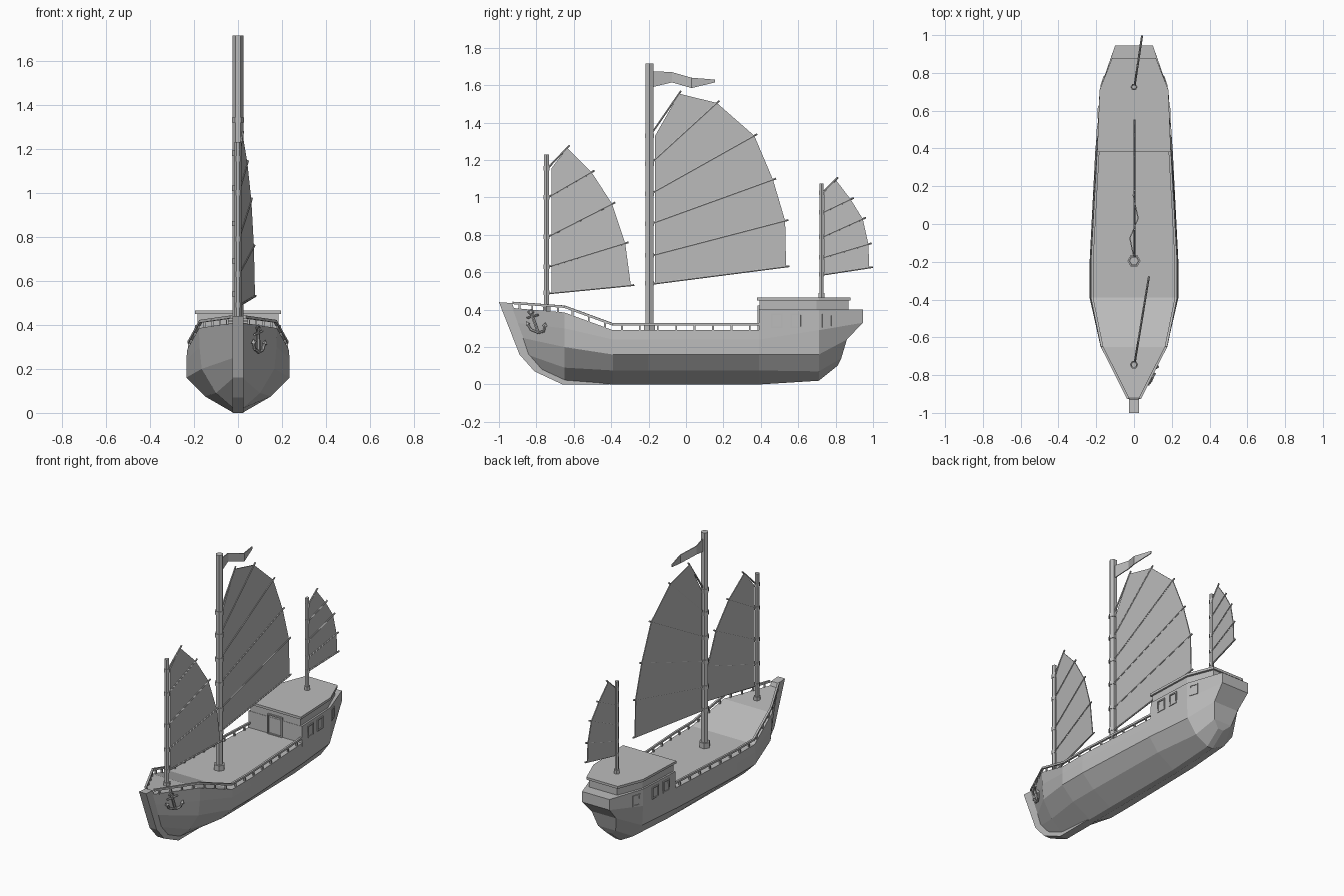
import bpy, bmesh
from math import pi
from mathutils import Vector, Matrix

cube = bpy.data.objects.get("Cube")
if cube:
    bpy.data.objects.remove(cube)

GREY = (0.5, 0.5, 0.5, 1)
mat = bpy.data.materials.new("plain_grey")
mat.use_nodes = True
mat.diffuse_color = GREY
mat.node_tree.nodes["Principled BSDF"].inputs["Base Color"].default_value = GREY


def finish(bm, name):
    bmesh.ops.recalc_face_normals(bm, faces=bm.faces)
    mesh = bpy.data.meshes.new(name)
    bm.to_mesh(mesh)
    bm.free()
    mesh.materials.append(mat)
    obj = bpy.data.objects.new(name, mesh)
    bpy.context.collection.objects.link(obj)
    return obj


def rod(bm, p, q, r, sides=6, r2=None):
    p, q = Vector(p), Vector(q)
    d = q - p
    m = Matrix.Translation((p + q) / 2) @ d.to_track_quat('Z', 'Y').to_matrix().to_4x4()
    m = m @ Matrix.Rotation(pi / sides, 4, 'Z')
    bmesh.ops.create_cone(bm, cap_ends=True, segments=sides, radius1=r,
                          radius2=r if r2 is None else r2, depth=d.length, matrix=m)


def box(bm, centre, size, rot=0):
    m = Matrix.Translation(centre) @ Matrix.Rotation(rot, 4, 'Z') @ Matrix.Diagonal((*size, 1))
    bmesh.ops.create_cube(bm, size=1, matrix=m)


def prism(bm, points, offset):
    """Closed solid from a flat outline moved along offset."""
    off = Vector(offset)
    a = [bm.verts.new(p) for p in points]
    b = [bm.verts.new(Vector(p) + off) for p in points]
    bm.faces.new(a)
    bm.faces.new(b[::-1])
    for i in range(len(a)):
        j = (i + 1) % len(a)
        bm.faces.new((a[i], a[j], b[j], b[i]))


# Hull: each station lists (x, y, z) for keel, low chine, high chine, strake, sheer
def station(y, widths, heights):
    return [(w, y, h) for w, h in zip(widths, heights)]


MID = (0, .075, .16, .24, .29)
STATIONS = [
    [(.02, -.78, .08), (.02, -.85, .16), (.02, -.88, .25), (.02, -.91, .33), (.02, -.94, .41)],
    station(-.65, (.02, .10, .165, .175, .177), (.02, .09, .20, .30, .385)),
    station(-.39, (.02, .15, .235, .235, .23), MID),
    station(-.2, (.02, .15, .235, .235, .23), MID),
    station(.39, (.02, .14, .205, .2, .197), MID),
    station(.39, (.02, .14, .205, .2, .195), MID[:4] + (.40,)),
    station(.71, (.02, .11, .175, .182, .18), (.02, .07, .16, .29, .40)),
    [(.02, .81, .10), (.065, .83, .14), (.09, .86, .24), (.1, .945, .33), (.1, .945, .40)],
]
bm = bmesh.new()
rings = []
for st in STATIONS:
    port = [bm.verts.new(p) for p in st]
    starboard = [bm.verts.new((-x, y, z)) for x, y, z in st]
    rings.append(starboard[::-1] + port)
for a, b in zip(rings, rings[1:]):
    for i in range(len(a)):
        j = (i + 1) % len(a)
        bm.faces.new((a[i], a[j], b[j], b[i]))
for ring in (rings[0], rings[-1]):
    for i in range(4):
        bm.faces.new((ring[i], ring[i + 1], ring[8 - i], ring[9 - i]))
bmesh.ops.remove_doubles(bm, verts=bm.verts, dist=.0005)
finish(bm, "hull")

# Stem bar wrapping the bow
bm = bmesh.new()
stem = [(-1, .44), (-.89, .16), (-.81, .07), (-.66, 0), (-.4, 0), (-.6, .03),
        (-.77, .1), (-.86, .25), (-.93, .435)]
prism(bm, [(-.026, y, z) for y, z in stem], (.052, 0, 0))
finish(bm, "stem")

# Cabin upper wall and roof share one outline
outline = [(.195, .38), (.182, .71), (.115, .88)]


def deck_shape(inset, z):
    half = [(x - inset, y + (inset if i == 0 else -inset), z) for i, (x, y) in enumerate(outline)]
    return half + [(-x, y, z) for x, y, z in half[::-1]]


for name, inset, z, h in (("cabin_wall", .012, .39, .062), ("cabin_roof", 0, .45, .016)):
    bm = bmesh.new()
    prism(bm, deck_shape(inset, z), (0, 0, h))
    finish(bm, name)


# Door and windows: a raised frame of four bars
def frame(bm, centre, w, h, rot):
    t = .008
    m = Matrix.Translation(centre) @ Matrix.Rotation(rot, 4, 'Z')
    for s in (-1, 1):
        box(bm, m @ Vector((s * w / 2, 0, 0)), (t, .012, h + t), rot)
        box(bm, m @ Vector((0, 0, s * h / 2)), (w + t, .012, t), rot)


bm = bmesh.new()
frame(bm, (0, .388, .355), .1, .125, 0)
finish(bm, "door_frame")
bm = bmesh.new()
for s in (-1, 1):
    for y, x in ((.485, .192), (.59, .187)):
        frame(bm, (s * x, y, .34), .055, .07, s * (pi / 2 + .045))
    frame(bm, (s * .164, .755, .34), .05, .065, s * (pi / 2 + .33))
finish(bm, "windows")

# Railing follows the sheer line
rail_path = [Vector(st[4]) + Vector((-.008, 0, 0)) for st in STATIONS[:5]]
rail_path[0] = Vector((.03, -.925, .405))
counts = (4, 3, 2, 6)
bm = bmesh.new()
up = Vector((0, 0, .031))
for s in (-1, 1):
    side = Vector((s, 1, 1))
    for a, b, n in zip(rail_path, rail_path[1:], counts):
        rod(bm, (a + up) * side, (b + up) * side, .009, 4)
        for k in range(n):
            p = a.lerp(b, (k + .5) / n)
            rod(bm, p * side, (p + up) * side, .007, 4)
finish(bm, "railing")


# Masts with base collars, sails, battens and mast rings
def rig(name, y, base, top, r, collar, slope, luff, leech):
    def at(p):
        return Vector(((p[0] - y) * slope, p[0], p[1]))

    bm = bmesh.new()
    rod(bm, (0, y, base - .02), (0, y, top), r)
    rod(bm, (0, y, base - .01), (0, y, base + collar), r * 1.45)
    for _, z in luff:
        rod(bm, (0, y, z - .012), (0, y, z + .012), r * 1.18)
    finish(bm, name + "_mast")

    bm = bmesh.new()
    cloth = [at(p) for p in luff + leech[::-1]]
    prism(bm, [p - Vector((.003, 0, 0)) for p in cloth], (.006, 0, 0))
    finish(bm, name + "_sail")

    bm = bmesh.new()
    for p, q in zip(luff, leech):
        a, b = at((y, p[1] - .004)), at(q)
        tip = b + (b - a).normalized() * .018
        shift = Vector((.002, 0, 0))
        rod(bm, a + shift, tip + shift, .0055)
    finish(bm, name + "_battens")


rig("main", -.195, .29, 1.715, .024, .035, 0,
    [(-.165, z) for z in (.54, .69, .86, 1.02, 1.18, 1.33)],
    [(.535, .63), (.53, .875), (.465, 1.095), (.365, 1.33), (.165, 1.505), (-.037, 1.555)])
rig("fore", -.745, .40, 1.23, .0155, .015, .165,
    [(-.72, z) for z in (.49, .63, .79, 1.0, 1.155)],
    [(-.295, .53), (-.325, .755), (-.395, .965), (-.505, 1.135), (-.635, 1.265)])
rig("aft", .725, .465, 1.075, .013, .025, .15,
    [(.738, z) for z in (.59, .68, .79, .92, 1.025)],
    [(.98, .625), (.975, .75), (.945, .885), (.88, .99), (.8, 1.095)])

# Waving pennant
bm = bmesh.new()
wave = [(0, -.18, 1.675, 1.59), (-.022, -.075, 1.67, 1.615),
        (.022, .03, 1.64, 1.585), (-.005, .155, 1.63, 1.615)]
cols = [[bm.verts.new((x + d, y, z)) for d, z in ((-.003, hi), (.003, hi), (.003, lo), (-.003, lo))]
        for x, y, hi, lo in wave]
for a, b in zip(cols, cols[1:]):
    for i in range(4):
        j = (i + 1) % 4
        bm.faces.new((a[i], a[j], b[j], b[i]))
bm.faces.new(cols[0])
bm.faces.new(cols[-1])
finish(bm, "pennant")


# Anchor hung on the port bow
def on_bow(y, z):
    return Vector((.092 + .541 * (y + .83) + .17 * (z - .39), y, z))


bm = bmesh.new()
arms = [on_bow(*p) for p in ((-.845, .32), (-.83, .292), (-.79, .276), (-.76, .285), (-.755, .312))]
for a, b in zip(arms, arms[1:]):
    rod(bm, a, b, .007)
for end, prev in ((arms[0], arms[1]), (arms[-1], arms[-2])):
    rod(bm, end, end + (end - prev).normalized() * .02, .015, 4, 0)
rod(bm, on_bow(-.825, .375), arms[2], .008)
rod(bm, on_bow(-.85, .355), on_bow(-.79, .372), .006)
loop = [on_bow(-.83 + dy, .386 + dz) for dy, dz in ((0, -.014), (.014, 0), (0, .014), (-.014, 0))]
for i in range(4):
    rod(bm, loop[i], loop[(i + 1) % 4], .004)
finish(bm, "anchor")
